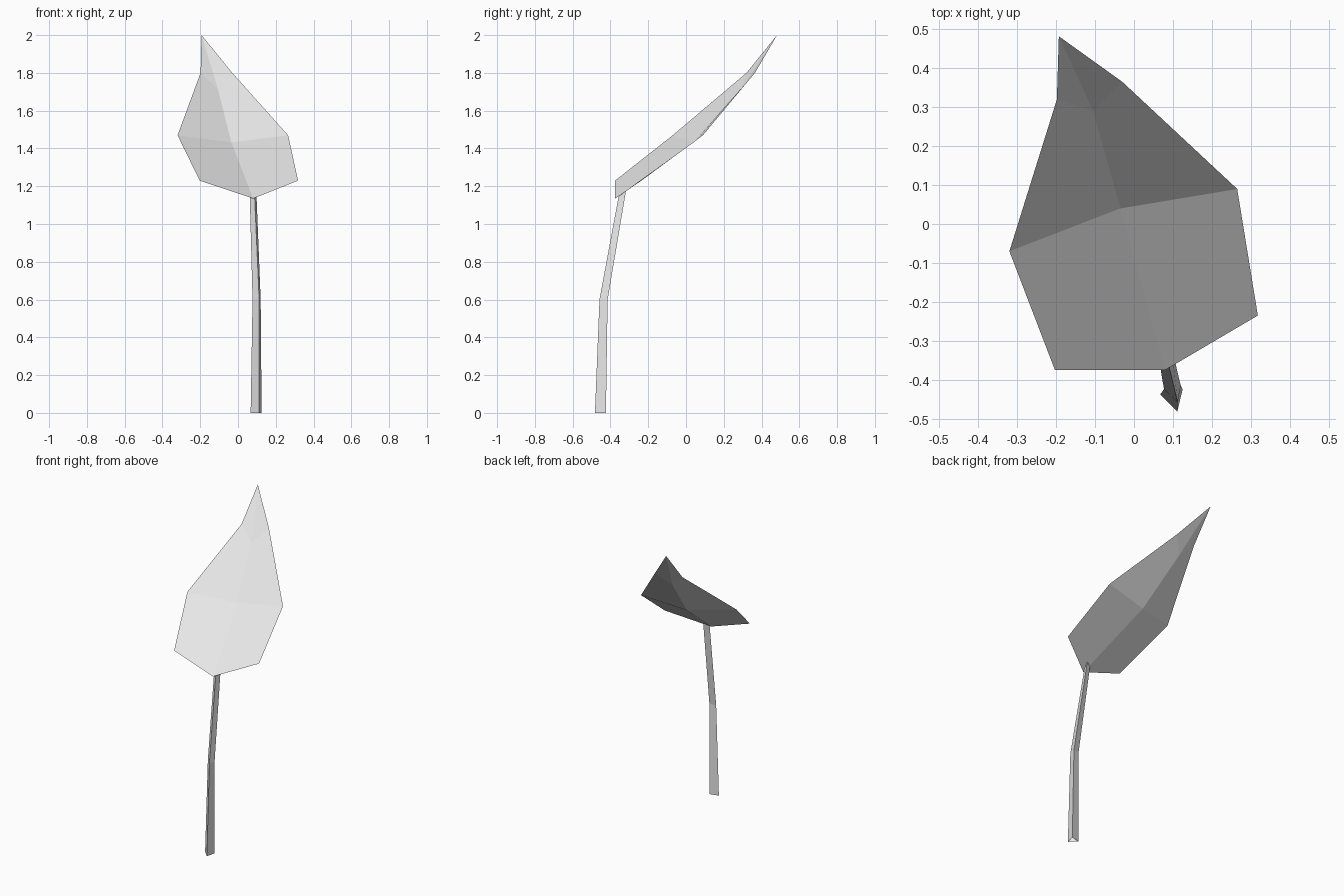
import bpy

cube = bpy.data.objects.get("Cube")
if cube:
    bpy.data.objects.remove(cube, do_unlink=True)

# One plain grey for the whole plant
grey = bpy.data.materials.new("plain grey")
grey.use_nodes = True
colour = (0.8, 0.8, 0.8, 1)
grey.diffuse_color = colour
grey.node_tree.nodes["Principled BSDF"].inputs["Base Color"].default_value = colour


def make_object(name, verts, faces):
    mesh = bpy.data.meshes.new(name)
    mesh.from_pydata(verts, [], faces)
    mesh.materials.append(grey)
    mesh.update()
    obj = bpy.data.objects.new(name, mesh)
    bpy.context.collection.objects.link(obj)
    return obj


def loft(name, rings):
    """Open tube joining equal rings, each listed anticlockwise from above."""
    n = len(rings[0])
    verts = [p for ring in rings for p in ring]
    faces = []
    for r in range(len(rings) - 1):
        for i in range(n):
            j = (i + 1) % n
            a, b = r * n, (r + 1) * n
            faces.append((a + i, a + j, b + j, b + i))
    return make_object(name, verts, faces)


def leaf_blade(name, midrib, left_rim, right_rim):
    """Folded sheet: both rims share the base and tip of the midrib."""
    verts = midrib + left_rim + right_rim
    last = len(midrib) - 1
    faces = []
    for side in (0, 1):
        first = len(midrib) + side * len(left_rim)
        low, mid, high = range(first, first + 3)
        for face in ((0, 1, mid, low), (1, 2, high, mid), (2, last, high)):
            faces.append(face if side == 0 else face[::-1])
    return make_object(name, verts, faces)


# Three-sided bent stem
loft("stem", [
    [(0.067, -0.438, 0), (0.111, -0.482, 0), (0.125, -0.424, 0)],
    [(0.077, -0.424, 0.6), (0.112, -0.458, 0.6), (0.120, -0.415, 0.6)],
    [(0.062, -0.335, 1.16), (0.088, -0.357, 1.145), (0.097, -0.318, 1.175)],
])

# Leaf with a sunken midrib
leaf_blade(
    "leaf",
    midrib=[(0.08, -0.375, 1.135), (-0.035, 0.04, 1.432),
            (-0.105, 0.29, 1.71), (-0.193, 0.482, 2.0)],
    left_rim=[(0.318, -0.235, 1.23), (0.265, 0.09, 1.47), (-0.03, 0.365, 1.8)],
    right_rim=[(-0.203, -0.375, 1.23), (-0.32, -0.07, 1.47), (-0.198, 0.32, 1.8)],
)

# Orient the viewer's-left half and right half alike, facing upward
leaf = bpy.data.objects["leaf"].data
for polygon in leaf.polygons:
    if polygon.normal.z < 0:
        polygon.flip()
leaf.update()
